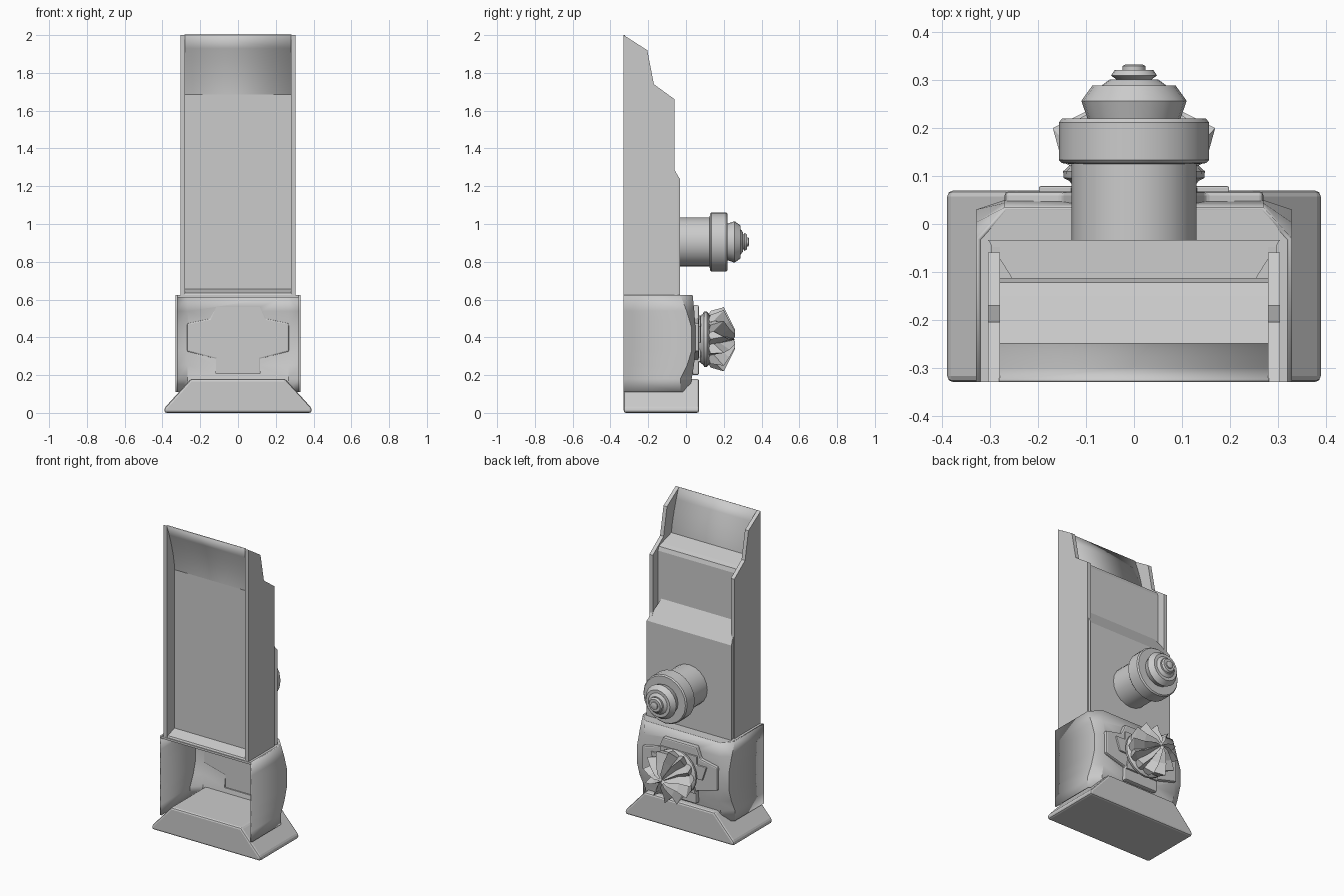
import bpy, bmesh
from math import sin, cos, pi

if "Cube" in bpy.data.objects:
    bpy.data.objects.remove(bpy.data.objects["Cube"])


def make(name, verts, faces, bevel=0, smooth=False, recalc=True):
    me = bpy.data.meshes.new(name)
    me.from_pydata(verts, [], faces)
    if recalc:
        bm = bmesh.new()
        bm.from_mesh(me)
        bmesh.ops.recalc_face_normals(bm, faces=bm.faces)
        bm.to_mesh(me)
        bm.free()
    ob = bpy.data.objects.new(name, me)
    bpy.context.collection.objects.link(ob)
    if bevel:
        m = ob.modifiers.new("bevel", 'BEVEL')
        m.width = bevel
        m.segments = 2
        m.limit_method = 'ANGLE'
    if smooth:
        bpy.ops.object.select_all(action='DESELECT')
        ob.select_set(True)
        bpy.context.view_layer.objects.active = ob
        bpy.ops.object.shade_smooth_by_angle(angle=0.6)
    return ob


def prism(name, pts, a, b, axis, bevel=0):
    """Extrude a closed 2D outline from a to b along x, y or z."""
    put = {'x': lambda p, t: (t, p[0], p[1]),
           'y': lambda p, t: (p[0], t, p[1]),
           'z': lambda p, t: (p[0], p[1], t)}[axis]
    n = len(pts)
    v = [put(p, t) for t in (a, b) for p in pts]
    f = [tuple(range(n)), tuple(range(n, 2 * n))]
    f += [(i, (i + 1) % n, n + (i + 1) % n, n + i) for i in range(n)]
    return make(name, v, f, bevel)


def mirror_outline(half):
    return half + [(-x, z) for x, z in reversed(half)]


def lathe(name, prof, cz, n):
    """Turn a (radius, y) profile about a y-directed axis at height cz."""
    v = [(r * cos(2 * pi * i / n), y, cz + r * sin(2 * pi * i / n))
         for r, y in prof for i in range(n)]
    f = [(j * n + i, j * n + (i + 1) % n, (j + 1) * n + (i + 1) % n, (j + 1) * n + i)
         for j in range(len(prof) - 1) for i in range(n)]
    f += [tuple(range(n)), tuple(range(len(v) - n, len(v)))]
    return make(name, v, f, 0, True)


# Flared foot
prism("base", mirror_outline([(.39, 0), (.39, .025), (.25, .18)]), -.33, .07, 'y', .02)

# Open-fronted lower housing, lofted with a bulging back
levels = [(.11, -.03, .02), (.18, -.03, .03), (.25, .005, .042), (.33, .03, .05),
          (.45, .03, .05), (.54, .003, .044), (.625, -.03, .035)]
verts = []
for z, ys, yb in levels:
    verts += [(-.33, -.33, z), (-.33, ys, z), (-.27, yb, z),
              (.27, yb, z), (.33, ys, z), (.33, -.33, z)]
faces = [(j * 6 + i, j * 6 + 6 + i, j * 6 + 7 + i, j * 6 + 1 + i)
         for j in range(len(levels) - 1) for i in range(5)]
housing = make("lower_housing", verts, faces, 0, True, recalc=False)
housing.modifiers.new("thickness", 'SOLIDIFY').thickness = .01
prism("housing_top", [(-.325, -.33), (-.325, -.03), (-.27, .033),
                      (.27, .033), (.325, -.03), (.325, -.33)], .61, .624, 'z')

# Stepped plates on the housing back, with the recess behind them
outer = mirror_outline([(.12, .57), (.15, .5), (.27, .475), (.27, .325), (.12, .285), (.12, .2)])
inner = mirror_outline([(.13, .515), (.13, .46), (.2, .46), (.17, .37), (.1, .37), (.12, .27)])
cutter = prism("recess_cutter", [(x * .96, .385 + (z - .385) * .95) for x, z in outer], -.05, .1, 'y')
cutter.hide_render = True
cutter.hide_viewport = True
cut = housing.modifiers.new("recess", 'BOOLEAN')
cut.operation = 'DIFFERENCE'
cut.object = cutter
cut.solver = 'EXACT'
prism("back_plate", outer, .034, .068, 'y', .008)
prism("back_plate_step", inner, .06, .079, 'y', .004)

# Tall side walls
wall = [(-.33, 2), (-.205, 1.92), (-.17, 1.74), (-.06, 1.66), (-.06, .625), (-.33, .625)]
for s, side in ((-1, "left"), (1, "right")):
    prism(side + "_wall", wall, s * .28, s * .305, 'x')

# Curved sheet between the walls, sweeping forward at the top
curve = [(-.33, 2), (-.305, 1.93), (-.283, 1.86), (-.265, 1.79), (-.253, 1.72), (-.247, 1.65), (-.245, .65)]
n = len(curve)
sheet = make("curved_sheet", [(x, y, z) for x in (-.282, .282) for y, z in curve],
             [(i, i + 1, n + i + 1, n + i) for i in range(n - 1)], 0, True, False)
sheet.modifiers.new("thickness", 'SOLIDIFY').thickness = .006
prism("sheet_lip", [(-.325, .624), (-.24, .624), (-.24, .66), (-.32, .635)], -.282, .282, 'x')

# Middle panel with a shelf top that meets the curved sheet
mid = prism("middle_panel", [(-.25, .63), (-.25, 1.735), (-.15, 1.705), (-.122, 1.695),
                             (-.113, 1.67), (-.113, .63)], -.281, .281, 'x')

# Back panel with sloped, tapering top
v = [(s * x, y, z) for s in (-1, 1) for x, y, z in
     ((.255, -.113, .62), (.255, -.113, 1.365), (.305, -.033, 1.24), (.305, -.033, .62))]
make("back_panel", v, [(0, 1, 2, 3), (4, 5, 6, 7), (0, 1, 5, 4), (1, 2, 6, 5), (2, 3, 7, 6), (3, 0, 4, 7)])
for s, side in ((-1, "left"), (1, "right")):
    prism(side + "_edge_strip", [(-.06, .625), (-.06, 1.285), (-.035, 1.24), (-.035, .625)],
          s * .28, s * .298, 'x')

# Turned pipe nozzle
lathe("nozzle", [(.13, -.05), (.13, .125), (.15, .127), (.157, .134), (.157, .212), (.15, .22),
                 (.097, .22), (.11, .257), (.087, .289), (.068, .289), (.05, .302), (.037, .302),
                 (.048, .31), (.04, .322), (.024, .322), (.024, .33), (.018, .333)], .905, 20)

# Collar behind the crown
lathe("crown_collar", [(.12, .07), (.135, .09), (.147, .096), (.148, .11), (.135, .122),
                       (.125, .125), (.125, .14)], .39, 20)

# Pleated, jagged crown
count = 24
ridge = [(.02, .258), (.05, .26), (.11, .23), (.17, .2), (.15, .13)]
valley = [(.018, .248), (.04, .222), (.075, .18), (.125, .145), (.125, .115)]
verts = [(0, .25, .39)]
for k in range(5):
    for i in range(count):
        r, y = (ridge if i % 2 == 0 else valley)[k]
        a = 2 * pi * i / count + (.08 if k == 3 else 0)
        verts.append((r * cos(a), y, .39 + r * sin(a)))
faces = [(0, 1 + i, 1 + (i + 1) % count) for i in range(count)]
for k in range(4):
    for i in range(count):
        a, b = 1 + k * count + i, 1 + k * count + (i + 1) % count
        faces.append((a, b, b + count, a + count))
faces.append(tuple(range(1 + 4 * count, 1 + 5 * count)))
make("jagged_crown", verts, faces)
